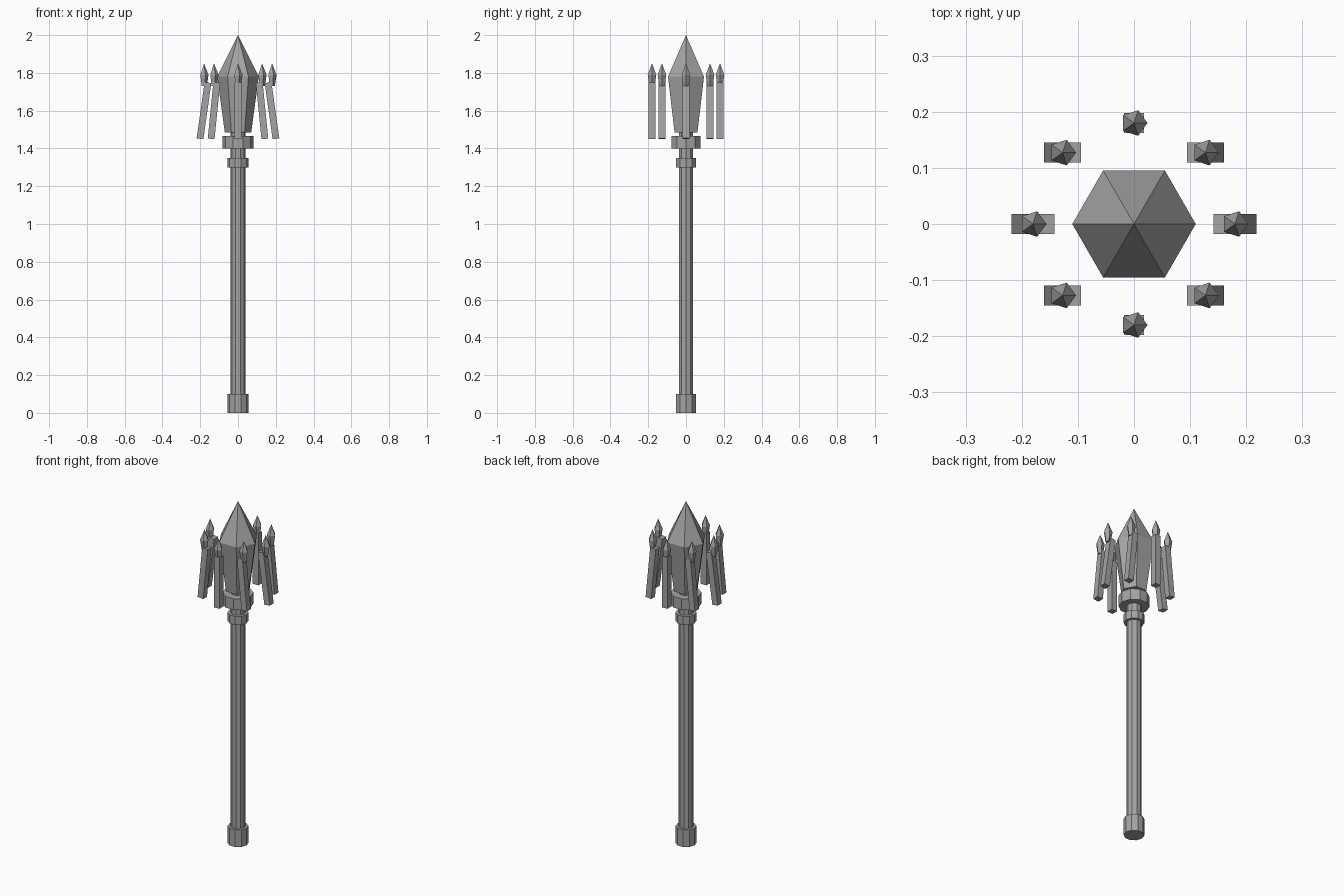
import bpy, bmesh, math
from mathutils import Matrix

if "Cube" in bpy.data.objects:
    bpy.data.objects.remove(bpy.data.objects["Cube"])

grey = bpy.data.materials.new("grey_metal")
grey.diffuse_color = (0.37, 0.37, 0.37, 1)
grey.use_nodes = True
grey.node_tree.nodes["Principled BSDF"].inputs["Base Color"].default_value = grey.diffuse_color


def finish(name, bm, loc):
    bmesh.ops.recalc_face_normals(bm, faces=bm.faces[:])
    me = bpy.data.meshes.new(name)
    bm.to_mesh(me)
    bm.free()
    me.materials.append(grey)
    ob = bpy.data.objects.new(name, me)
    ob.location = loc
    bpy.context.collection.objects.link(ob)
    return ob


def turned(name, sides, profile, loc=(0, 0, 0)):
    """Faceted solid from (radius, z) rings, first corner on +x; radius 0 is a point."""
    bm = bmesh.new()
    rings = []
    for r, z in profile:
        n = sides if r > 0 else 1
        rings.append([bm.verts.new((r * math.cos(2 * math.pi * i / sides),
                                    r * math.sin(2 * math.pi * i / sides), z))
                      for i in range(n)])
    for a, b in zip(rings, rings[1:]):
        for i in range(sides):
            j = (i + 1) % sides
            if len(b) == 1:
                bm.faces.new((a[i], a[j], b[0]))
            else:
                bm.faces.new((a[i], a[j], b[j], b[i]))
    for ring in (rings[0], rings[-1]):
        if len(ring) > 1:
            bm.faces.new(ring)
    return finish(name, bm, loc)


# Handle with pommel, collar and cup
turned("shaft", 10, [(0.04, 0.01), (0.04, 1.5)])
turned("pommel", 10, [(0.055, 0), (0.055, 0.10)])
turned("collar", 10, [(0.055, 1.30), (0.055, 1.35)])
turned("cup", 10, [(0.082, 1.40), (0.082, 1.465)])

# Six-sided head
turned("head_crystal", 6, [(0.07, 1.485), (0.11, 1.78), (0, 2.0)])

# Ring of eight prongs, leaning in x only, each with a small five-sided tip
for k in range(8):
    a = k * math.pi / 4
    x, y = 0.18 * math.cos(a), 0.18 * math.sin(a)
    bm = bmesh.new()
    bmesh.ops.create_cube(bm, size=1, matrix=Matrix.Rotation(-0.14 * math.cos(a), 4, 'Y')
                          @ Matrix.Diagonal((0.036, 0.036, 0.30, 1)))
    finish(f"prong_{k + 1}", bm, (x, y, 1.60))
    turned(f"prong_tip_{k + 1}", 5,
           [(0.015, 1.73), (0.024, 1.79), (0, 1.85)], (x, y, 0))
